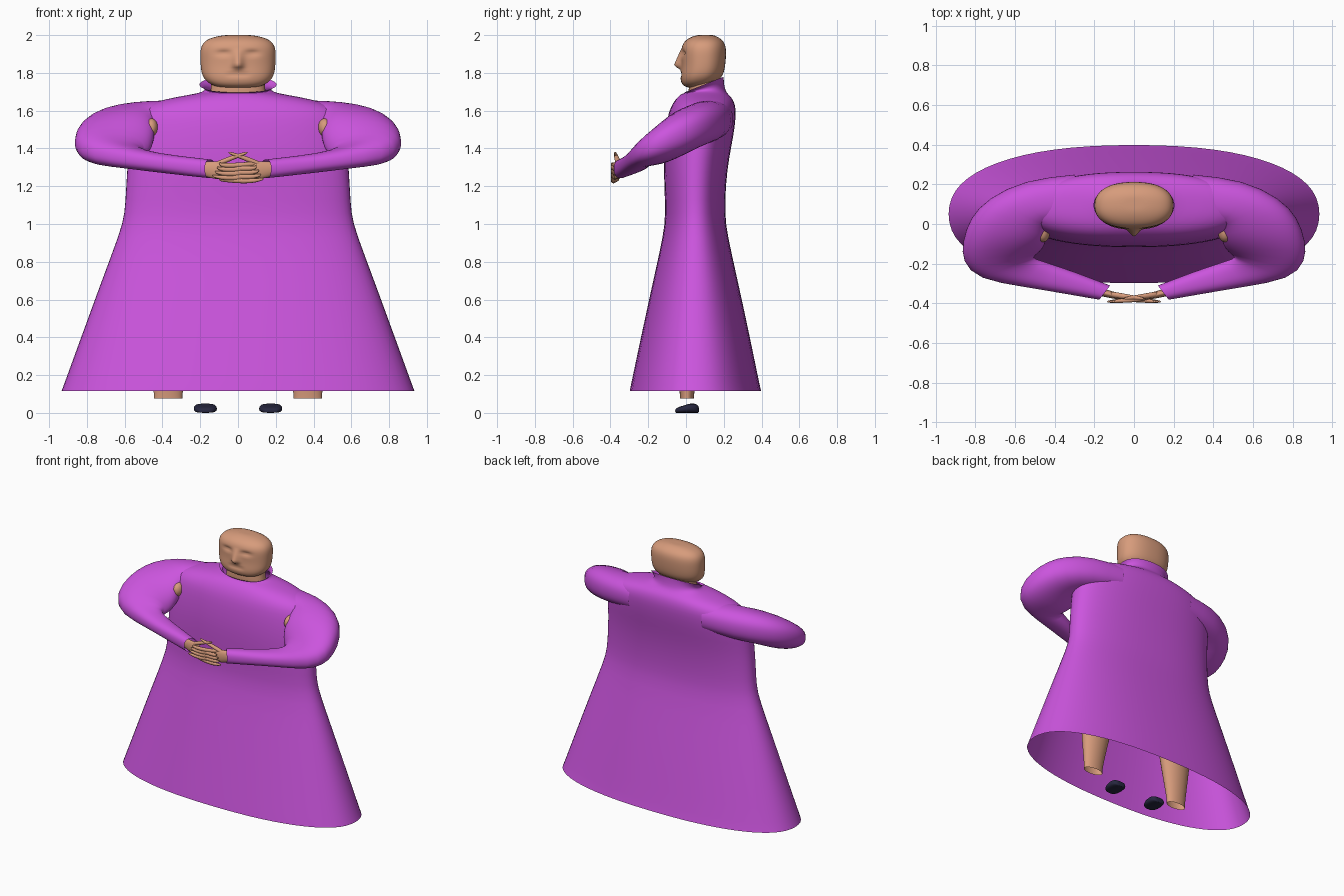
import bpy, bmesh
from math import cos, sin, pi, exp
from mathutils import Vector

if "Cube" in bpy.data.objects:
    bpy.data.objects.remove(bpy.data.objects["Cube"])


def material(name, rgb):
    m = bpy.data.materials.new(name)
    m.diffuse_color = (*rgb, 1)
    m.use_nodes = True
    m.node_tree.nodes["Principled BSDF"].inputs["Base Color"].default_value = m.diffuse_color
    return m


CLOTH = material("purple_cloth", (0.60, 0.09, 0.73))
SKIN = material("skin", (0.68, 0.33, 0.20))
DARK = material("dark_leather", (0.02, 0.02, 0.05))


def ring(c, u, v, n=2.0, seg=24):
    """Superellipse cross-section around c with half axes u and v."""
    c, u, v = Vector(c), Vector(u), Vector(v)
    pts = []
    for i in range(seg):
        a = 2 * pi * i / seg
        ca, sa = cos(a), sin(a)
        p = abs(ca) ** (2 / n) * (1 if ca >= 0 else -1)
        q = abs(sa) ** (2 / n) * (1 if sa >= 0 else -1)
        pts.append(c + u * p + v * q)
    return pts


def loft(name, rings, mat, caps=(False, False), mirror=False, sub=1):
    bm = bmesh.new()
    rows = [[bm.verts.new(p) for p in r] for r in rings]
    n = len(rows[0])
    for a, b in zip(rows, rows[1:]):
        for i in range(n):
            j = (i + 1) % n
            bm.faces.new((a[i], a[j], b[j], b[i]))
    for use, row in zip(caps, (rows[0], rows[-1])):
        if use:
            mid = bm.verts.new(sum((v.co for v in row), Vector()) / n)
            for i in range(n):
                bm.faces.new((row[i], row[(i + 1) % n], mid))
    bmesh.ops.recalc_face_normals(bm, faces=bm.faces)
    me = bpy.data.meshes.new(name)
    bm.to_mesh(me)
    bm.free()
    me.materials.append(mat)
    for p in me.polygons:
        p.use_smooth = True
    ob = bpy.data.objects.new(name, me)
    bpy.context.collection.objects.link(ob)
    if mirror:
        ob.modifiers.new("mirror", "MIRROR").use_mirror_merge = False
    if sub:
        s = ob.modifiers.new("smooth", "SUBSURF")
        s.levels = s.render_levels = sub
    return ob


def level(z, hx, y0, y1, n=2.2, tilt=0.0, seg=32, x=0.0):
    """Horizontal section from front y0 to back y1, raised at the back by tilt."""
    return ring((x, (y0 + y1) / 2, z), (hx, 0, 0), (0, (y1 - y0) / 2, tilt), n, seg)


# Robe body, open at the hem, rising to a standing collar
robe = [(0.115, .94, -.30, .40), (0.14, .93, -.295, .393), (0.40, .835, -.24, .34),
        (0.70, .725, -.175, .275), (0.95, .63, -.118, .218), (1.05, .602, -.11, .207),
        (1.20, .595, -.115, .21), (1.35, .585, -.12, .228), (1.47, .58, -.112, .253),
        (1.56, .56, -.10, .264), (1.61, .53, -.085, .264), (1.648, .44, -.065, .255),
        (1.672, .33, -.045, .24), (1.692, .21, -.02, .217)]
rings = [level(*r, n=2.3) for r in robe]
rings += [level(1.705, .172, -.005, .205, tilt=.012), level(1.725, .18, -.005, .20, tilt=.035),
          level(1.738, .205, -.01, .20, tilt=.042)]
loft("robe", rings, CLOTH)

# Sleeves: each section spans an inner and an outer point, with centre height and half height
sleeve = [((.25, .00), (.30, .25), 1.555, .10), ((.40, .00), (.55, .225), 1.545, .11),
          ((.44, -.01), (.74, .13), 1.525, .115), ((.44, -.06), (.83, .03), 1.49, .125),
          ((.445, -.10), (.868, -.09), 1.45, .125), ((.47, -.14), (.868, -.19), 1.41, .10),
          ((.52, -.17), (.79, -.28), 1.375, .072), ((.48, -.18), (.55, -.318), 1.337, .053),
          ((.30, -.24), (.36, -.35), 1.312, .05), ((.12, -.31), (.175, -.382), 1.292, .05)]
rings = []
for a, b, z, h in sleeve:
    a, b = Vector((*a, z)), Vector((*b, z))
    rings.append(ring((a + b) / 2, (b - a) / 2, (0, 0, h), 2.4))
loft("sleeve", rings, CLOTH, mirror=True)

# Upper arm skin showing in the gap beside the chest
loft("upper_arm", [ring((.46, -.05 + d, 1.51), (.04 * k, 0, 0), (0, 0, .055 * k), seg=12)
                   for d, k in ((-.04, .4), (-.02, .9), (.02, 1), (.06, .8))],
     SKIN, (True, True), mirror=True)

# Head with a dense surface, then nose, eye sockets and mouth pushed in or out
head = [(1.722, .10, .00, .10), (1.742, .155, -.025, .15), (1.78, .19, -.032, .195),
        (1.83, .198, -.024, .207), (1.88, .20, -.025, .212), (1.93, .20, -.026, .213),
        (1.965, .182, -.012, .202), (1.988, .14, .02, .175), (2.001, .07, .06, .145)]
ob = loft("head", [level(*h, n=2.3, seg=40) for h in head], SKIN, (True, True), sub=2)
bpy.context.view_layer.objects.active = ob
bpy.ops.object.modifier_apply(modifier="smooth")
for v in ob.data.vertices:
    x, y, z = v.co
    if y < .08:
        ramp = max(0, min((1.93 - z) / .085, (z - 1.815) / .022, 1))
        v.co.y -= .038 * exp(-(x / .028) ** 2) * ramp
        v.co.y += .014 * exp(-((abs(x) - .075) / .04) ** 2 - ((z - 1.905) / .014) ** 2)
        v.co.y += .008 * exp(-(x / .06) ** 4 - ((z - 1.79) / .008) ** 2)

# Neck
loft("neck", [level(1.64, .16, .02, .18), level(1.70, .145, .01, .18),
              level(1.77, .14, .02, .18)], SKIN)

# Clasped hands: palm and wrist, interlaced fingers, thumb
for s, side in ((1, "left"), (-1, "right")):
    palm = [(.26, -.315, 1.295, .022, .032), (.19, -.338, 1.292, .022, .036),
            (.14, -.35, 1.287, .02, .048), (.09, -.362, 1.283, .018, .05), (.05, -.368, 1.278, .015, .04)]
    loft(side + "_hand", [ring((s * x, y, z), (0, a, 0), (0, 0, b), seg=12)
                          for x, y, z, a, b in palm], SKIN, (True, True))
    for k in range(4):
        z = 1.245 + .022 * k + .008 * s
        path = [(.10, -.36, z, .010), (.05, -.378, z - .004, .013), (-.03, -.385, z - .010, .013),
                (-.09, -.388, z - .008, .011), (-.135 + .012 * k, -.392, z + .002, .006)]
        loft(f"{side}_finger_{k + 1}", [ring((s * x, y, c), (0, r, 0), (0, 0, r * 1.15), seg=8)
                                        for x, y, c, r in path], SKIN, (True, True))
    thumb = [(.13, -.352, 1.31, .016), (.07, -.362, 1.335, .016),
             (.01, -.37, 1.358, .013), (-.05, -.376, 1.378, .007)]
    loft(side + "_thumb", [ring((s * x, y, z), (0, r, 0), (0, 0, r), seg=8)
                           for x, y, z, r in thumb], SKIN, (True, True))

# Legs, open at the ankle
legs = [(.075, .078, -.032, .042, .37), (.11, .076, -.034, .044, .37), (.30, .105, -.055, .075, .36),
        (.50, .135, -.065, .10, .345), (.90, .17, -.07, .13, .32)]
loft("leg", [level(z, hx, a, b, n=2, seg=16, x=x) for z, hx, a, b, x in legs],
     SKIN, (False, True), mirror=True)

# Shoes, lofted from toe to heel
shoe = [(-.057, .03, .010), (-.045, .05, .015), (-.015, .063, .019), (.015, .062, .025),
        (.045, .058, .025), (.062, .045, .022), (.068, .03, .016)]
loft("shoe", [ring((.173, y, h), (w, 0, 0), (0, 0, h), 3, 16) for y, w, h in shoe],
     DARK, (True, True), mirror=True)
